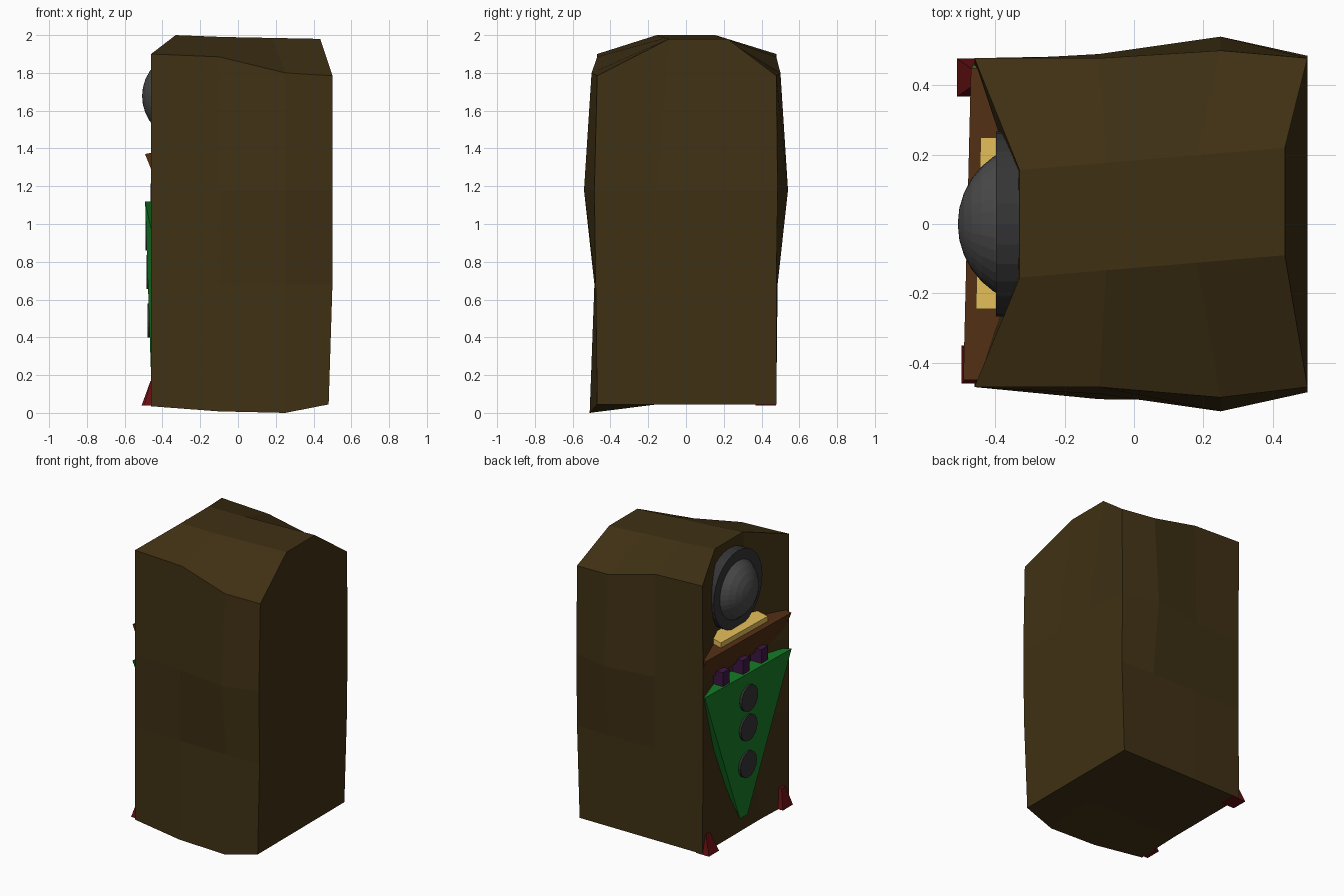
import bpy, bmesh
from math import radians
from mathutils import Matrix, Vector

if "Cube" in bpy.data.objects:
    bpy.data.objects.remove(bpy.data.objects["Cube"])


def material(name, col):
    m = bpy.data.materials.new(name)
    m.diffuse_color = (*col, 1)
    m.use_nodes = True
    m.node_tree.nodes["Principled BSDF"].inputs["Base Color"].default_value = m.diffuse_color
    return m


WOOD = material("dark_wood", (0.05, 0.03, 0.007))
LEDGE = material("red_wood", (0.085, 0.028, 0.007))
GREEN = material("green", (0.008, 0.2, 0.02))
RED = material("red", (0.13, 0.005, 0.006))
PURPLE = material("purple", (0.045, 0.008, 0.055))
DARK = material("charcoal", (0.035, 0.035, 0.037))
GREY = material("dome_grey", (0.07, 0.07, 0.07))
YELLOW = material("yellow", (0.75, 0.5, 0.1))


def finish(bm, name, mat):
    bmesh.ops.recalc_face_normals(bm, faces=bm.faces)
    me = bpy.data.meshes.new(name)
    bm.to_mesh(me)
    bm.free()
    me.materials.append(mat)
    ob = bpy.data.objects.new(name, me)
    bpy.context.collection.objects.link(ob)
    return ob


def hull(name, pts, mat):
    bm = bmesh.new()
    for p in pts:
        bm.verts.new(p)
    bmesh.ops.convex_hull(bm, input=bm.verts)
    bmesh.ops.dissolve_limit(bm, angle_limit=radians(1), verts=bm.verts, edges=bm.edges)
    return finish(bm, name, mat)


def disc(name, x0, x1, z, r, sides, mat):
    bm = bmesh.new()
    mtx = Matrix.Translation(((x0 + x1) / 2, 0, z)) @ Matrix.Rotation(radians(90), 4, 'Y')
    bmesh.ops.create_cone(bm, cap_ends=True, segments=sides, radius1=r, radius2=r,
                          depth=abs(x1 - x0), matrix=mtx)
    return finish(bm, name, mat)


# Cabinet: a box cut three ways on each axis, then warped by grid index
def warp(i, j, k):
    x = [-0.46, -0.10, 0.25, 0.50][i]
    y = [-0.47, -0.155, 0.155, 0.478][j]
    z = [0.045, 0.68, 1.18, 1.9][k]
    side, inner = j in (0, 3), j in (1, 2)
    s = -1 if j == 0 else 1
    if k == 3:
        if side:
            z = [1.90, 1.885, 1.80, 1.785][i]
            if i == 2:
                y = s * 0.50
        else:
            x = [-0.33, -0.08, 0.18, 0.435][i]
            z = [2.0, 1.99, 1.985, 1.98][i]
            y += 0.065 * i / 3
    elif side and k == 2:
        y = s * [0.47, 0.49, 0.54, 0.485][i]
    elif side and k == 1:
        y = s * [0.47, 0.485, 0.485, 0.478][i]
    elif k == 0:
        if i == 3:
            x = 0.48
        if j == 0:
            y = [-0.47, -0.505, -0.51, -0.47][i]
            z = [0.035, 0.008, 0.0, 0.045][i]
    if i == 0 and inner and k in (1, 2):
        x = -0.37 if k == 1 else -0.355   # hollowed face panel
    return Vector((x, y, z))


bm = bmesh.new()
bmesh.ops.create_cube(bm, size=3)
bmesh.ops.subdivide_edges(bm, edges=bm.edges, cuts=2, use_grid_fill=True)
for v in bm.verts:
    v.co = warp(*[round(c + 1.5) for c in v.co])
finish(bm, "cabinet", WOOD)

# Round lamp: collar disc and dome
disc("lamp_collar", -0.398, -0.28, 1.68, 0.267, 28, DARK)
bm = bmesh.new()
bmesh.ops.create_uvsphere(bm, u_segments=32, v_segments=16, radius=0.235,
                          matrix=Matrix.Translation((-0.273, 0, 1.677)) @ Matrix.Rotation(radians(90), 4, 'Y'))
bmesh.ops.bisect_plane(bm, geom=bm.verts[:] + bm.edges[:] + bm.faces[:],
                       plane_co=(-0.385, 0, 0), plane_no=(1, 0, 0), clear_outer=True)
finish(bm, "lamp_dome", GREY)

# Ledge under the lamp with a yellow plate on it
hull("ledge", [(x, y, z) for y, f in ((0.45, -0.47), (-0.45, -0.492))
               for x, z in ((f, 1.37), (-0.33, 1.405), (-0.33, 1.14), (f + 0.075, 1.18))], LEDGE)
hull("ledge_plate", [(x, y, z + d) for y in (0.25, -0.245) for d in (0, 0.035)
                     for x, z in ((-0.442 + y * -0.0 - (0.014 if y < 0 else 0), 1.38), (-0.33, 1.405))], YELLOW)

# Green tapered panel
hull("tapered_panel", [(-0.466, 0.46, 1.12), (-0.492, -0.452, 1.12),
                       (-0.458, 0.065, 0.13), (-0.458, -0.02, 0.13),
                       (-0.35, 0.41, 1.12), (-0.40, -0.40, 1.12),
                       (-0.37, 0.22, 0.55), (-0.37, -0.22, 0.55)], GREEN)

# Purple keys on top of the panel
for n, y in enumerate((0.22, 0.0, -0.2)):
    hull(f"key_{n + 1}", [(-0.42 + a * 0.042, y + b * 0.036, z)
                          for a in (-1, 1) for b in (-1, 1) for z in (1.10, 1.215)], PURPLE)

# Round buttons down the panel
for n, z in enumerate((0.95, 0.745, 0.49)):
    disc(f"button_{n + 1}", -0.40, -0.49 + n * 0.005, z, 0.09, 16, DARK)

# Tapered red feet
for n, (y, x) in enumerate(((0.422, -0.51), (-0.405, -0.497))):
    base = [(a, y + b * 0.055, 0.04) for a in (x, -0.41) for b in (-1, 1)]
    top = [(a, y + b * 0.022, 0.17) for a in (-0.463, -0.43) for b in (-1, 1)]
    hull(f"foot_{n + 1}", base + top, RED)
